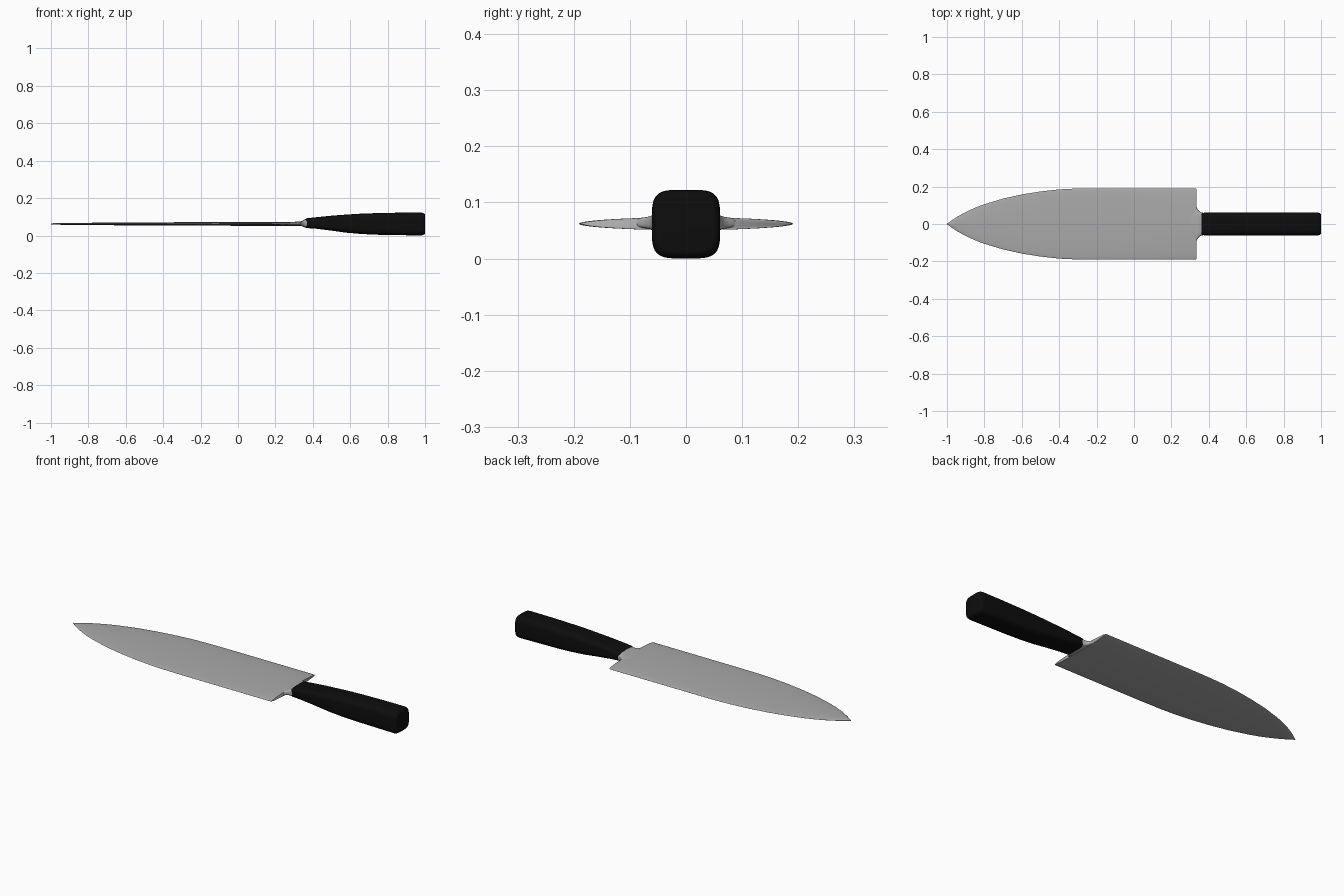
import bpy, bmesh, math

if "Cube" in bpy.data.objects:
    bpy.data.objects.remove(bpy.data.objects["Cube"])

ZC = 0.063


def material(name, c):
    m = bpy.data.materials.new(name)
    m.diffuse_color = (c, c, c, 1)
    m.use_nodes = True
    m.node_tree.nodes["Principled BSDF"].inputs["Base Color"].default_value = m.diffuse_color
    return m


def section(x, w, h, zc, n, power):
    """Closed cross-section in the YZ plane: superellipse of given power."""
    pts = []
    for i in range(n):
        a = 2 * math.pi * i / n
        c, s = math.cos(a), math.sin(a)
        pts.append((x, w * math.copysign(abs(c) ** (2 / power), c),
                    zc + h * math.copysign(abs(s) ** (2 / power), s)))
    return pts


def loft(name, rows, mat, n=48, power=2.0, angle=40):
    """Skin a row of (x, half width, half height, centre z) sections."""
    bm = bmesh.new()
    rings = [[bm.verts.new(p) for p in section(*r, n, power)] for r in rows]
    for a, b in zip(rings, rings[1:]):
        for i in range(n):
            j = (i + 1) % n
            bm.faces.new((a[i], a[j], b[j], b[i]))
    bm.faces.new(rings[0])
    bm.faces.new(rings[-1])
    bmesh.ops.recalc_face_normals(bm, faces=bm.faces)
    me = bpy.data.meshes.new(name)
    bm.to_mesh(me)
    bm.free()
    ob = bpy.data.objects.new(name, me)
    bpy.context.collection.objects.link(ob)
    me.materials.append(mat)
    bpy.ops.object.select_all(action='DESELECT')
    bpy.context.view_layer.objects.active = ob
    ob.select_set(True)
    bpy.ops.object.shade_smooth_by_angle(angle=math.radians(angle))
    return ob


steel = material("steel", 0.40)
black = material("black_handle", 0.004)

# Blade: symmetric pointed outline with a lens-shaped section
outline = [(-1, .001, .002), (-.985, .012, .004), (-.95, .036, .0045),
           (-.9, .064, .005), (-.85, .087, .0055), (-.8, .106, .006),
           (-.7, .136, .007), (-.6, .158, .0075), (-.5, .174, .008),
           (-.4, .185, .0085), (-.32, .189, .009), (-.2, .191, .0093),
           (0, .191, .01), (.2, .191, .011), (.325, .191, .0115),
           (.332, .189, .0115), (.335, .184, .0115)]
loft("blade", [(x, w, h, ZC) for x, w, h in outline], steel, 64, 1.9)

# Bolster: flares from the blade heel up to the handle
neck = [(.29, .06, .009), (.315, .064, .012), (.325, .072, .0125),
        (.333, .090, .012), (.337, .085, .0125), (.342, .076, .014),
        (.350, .067, .018), (.358, .063, .022), (.366, .061, .0245),
        (.378, .058, .025)]
loft("bolster", [(x, w, h, ZC + .003 * (x - .29) / .08) for x, w, h in neck],
     steel, 48, 3.5, 60)

# Handle: rounded-square grip that thickens towards the butt
grip = [(.362, .057, .043, .090), (.366, .06, .041, .093),
        (.42, .061, .037, .099), (.5, .061, .027, .107),
        (.58, .061, .016, .113), (.66, .061, .009, .118),
        (.75, .061, .005, .121), (.86, .061, .003, .123),
        (.978, .061, .001, .1235), (.988, .060, .003, .122),
        (.995, .057, .006, .119), (.999, .053, .010, .115),
        (1.0, .048, .015, .110)]
loft("handle", [(x, w, (t - b) / 2, (t + b) / 2) for x, w, b, t in grip],
     black, 64, 4.2, 50)

# Rest the model on z = 0
low = min(v.co.z for v in bpy.data.objects["handle"].data.vertices)
for ob in bpy.data.objects:
    ob.location.z -= low
